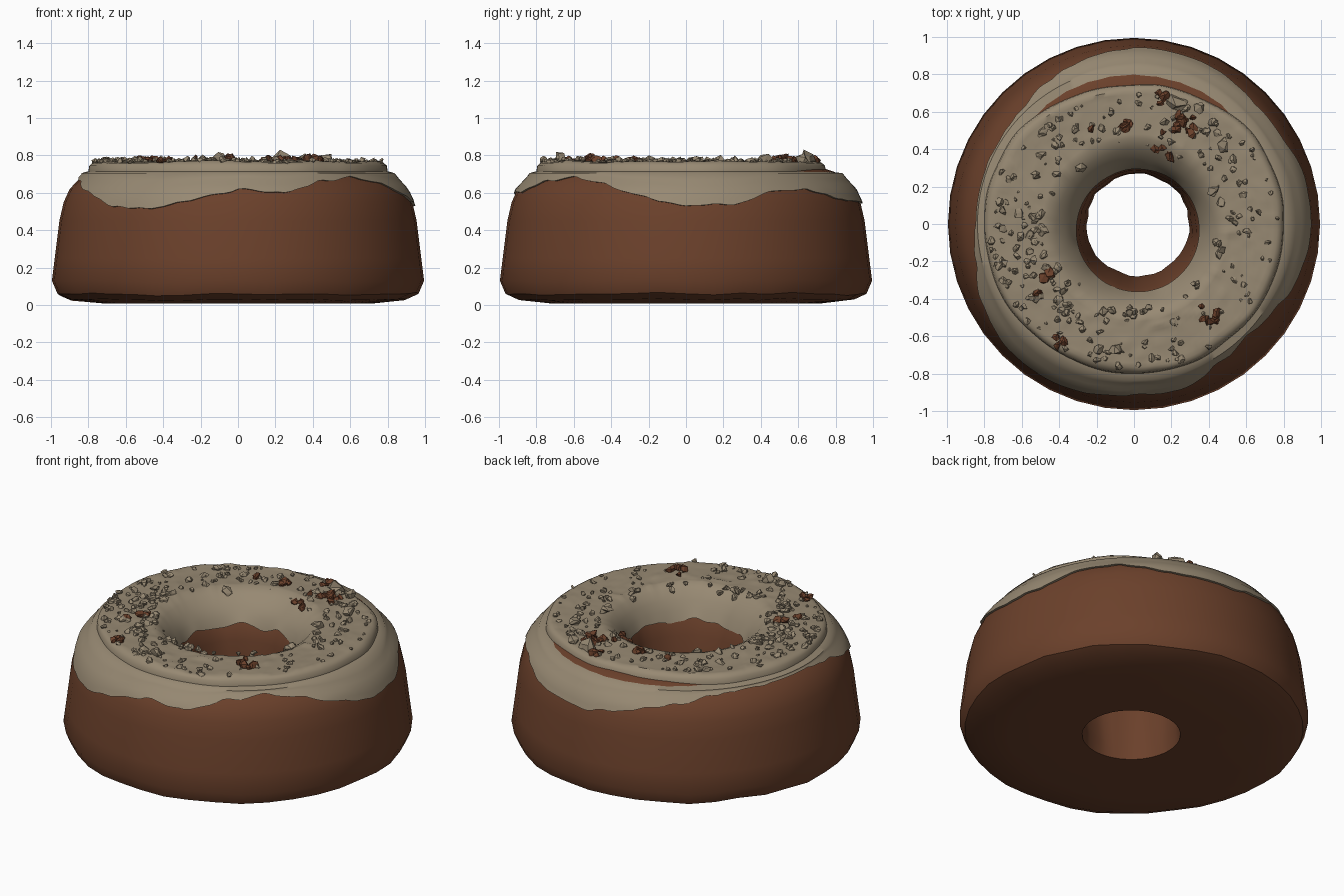
import bpy, bmesh, random
from math import sin, cos, tau, radians, exp, sqrt, atan2
from mathutils import Vector, Matrix, noise

random.seed(7)
cube = bpy.data.objects.get("Cube")
if cube:
    bpy.data.objects.remove(cube)


def material(name, rgb):
    m = bpy.data.materials.new(name)
    m.use_nodes = True
    m.diffuse_color = (*rgb, 1)
    m.node_tree.nodes["Principled BSDF"].inputs["Base Color"].default_value = (*rgb, 1)
    return m


cake_brown = material("cake brown", (0.147, 0.052, 0.024))
icing_tan = material("icing tan", (0.31, 0.25, 0.17))


def finish(bm, name, mat, smooth_angle=None):
    bmesh.ops.recalc_face_normals(bm, faces=bm.faces)
    mesh = bpy.data.meshes.new(name)
    bm.to_mesh(mesh)
    bm.free()
    mesh.materials.append(mat)
    obj = bpy.data.objects.new(name, mesh)
    bpy.context.collection.objects.link(obj)
    if smooth_angle:
        bpy.ops.object.select_all(action="DESELECT")
        obj.select_set(True)
        bpy.context.view_layer.objects.active = obj
        bpy.ops.object.shade_smooth_by_angle(angle=radians(smooth_angle))
    return obj


def revolve(section, segments):
    """Closed ring whose cross-section may change with the angle."""
    bm = bmesh.new()
    rows = []
    for i in range(segments):
        a = tau * i / segments
        rows.append([bm.verts.new(place(r, z, a)) for r, z in section(a)])
    for i, row in enumerate(rows):
        nxt = rows[(i + 1) % segments]
        for j in range(len(row)):
            k = (j + 1) % len(row)
            bm.faces.new((row[j], nxt[j], nxt[k], row[k]))
    return bm


def place(r, z, a):
    # the hole sits slightly off centre
    w = max(0, min(1, (0.6 - r) / 0.25))
    return Vector((r * cos(a) + 0.02 * w, r * sin(a) - 0.035 * w * z / 0.6, z))


def lookup(table, x):
    for (x0, y0), (x1, y1) in zip(table, table[1:]):
        if x <= x1:
            return y0 + (y1 - y0) * max(0, x - x0) / (x1 - x0)
    return table[-1][1]


# Cake body: wide base, tapering wall, straight hole
wall = [(0.13, 0.995), (0.25, 0.98), (0.45, 0.955), (0.55, 0.932), (0.62, 0.9), (0.70, 0.825)]
hole = [(0.73, 0.5), (0.68, 0.4), (0.6, 0.345), (0.5, 0.315), (0.3, 0.29), (0.1, 0.275)]


def body_section(a):
    wob = noise.noise(Vector((cos(a) * 4, sin(a) * 4, 0)))
    base = [(0.28, 0.012), (0.72, 0.008), (0.9, 0.03 + 0.015 * wob), (0.965, 0.06 + 0.02 * wob)]
    side = [(r, z + 0.02 * wob * (z < 0.2)) for z, r in wall]
    inner = [(r + 0.015 * wob, z) for z, r in hole]
    return base + side + [(0.74, 0.73)] + inner


finish(revolve(body_section, 40), "cake_body", cake_brown, 40)

# Icing: lower edge height, one value per fifteen degrees
drip = [.53, .54, .61, .62, .57, .55, .55, .60, .64, .68, .69, .69,
        .69, .66, .60, .53, .51, .56, .62, .60, .66, .68, .65, .58]
drip_table = [(i, z) for i, z in enumerate(drip + drip[:1])]


def icing_top(x, y):
    p = Vector((x, y, 0))
    return 0.765 + 0.012 * noise.noise(p * 3) + 0.011 * max(0, noise.noise(p * 18))


def icing_section(a):
    c, s = cos(a), sin(a)
    edge = lookup(drip_table, a / tau * len(drip))
    edge += 0.014 * noise.noise(Vector((c * 9, s * 9, 2)))
    edge = min(edge, 0.69)
    pts = [(lookup(wall, edge) - 0.02, edge - 0.004)]
    for i in range(6):
        z = edge + (0.705 - edge) * i / 5
        pts.append((lookup(wall, z) + 0.012, z))
    rim = 0.795 - 0.055 * max(0, s) ** 4 + 0.012 * noise.noise(Vector((c * 3, s * 3, 5)))
    pts += [(rim + 0.005, 0.715), (rim, 0.745), (rim - 0.015, 0.758)]
    for i in range(13):
        r = rim - 0.03 - (rim - 0.51) * i / 12
        pts.append((r, icing_top(r * c, r * s)))
    low = 0.585 + 0.03 * noise.noise(Vector((c * 3, s * 3, 9)))
    pts += [(0.43, 0.74), (0.385, 0.69), (0.35, 0.64), (0.328, low), (0.36, low - 0.005)]
    return pts


finish(revolve(icing_section, 160), "icing", icing_tan, 50)


# Crumbs: jagged little chunks pressed into the icing
def add_crumb(bm, x, y, size, lift=0.2):
    z = icing_top(x, y) + size * lift
    if sqrt(x * x + y * y) < 0.46:
        z -= 0.03
    squash = Matrix.Diagonal((random.uniform(.7, 1.3), random.uniform(.7, 1.3), random.uniform(.6, 1), 1))
    turn = Matrix.Rotation(random.uniform(0, tau), 4, "Z") @ Matrix.Rotation(random.uniform(-.6, .6), 4, "X")
    made = bmesh.ops.create_icosphere(bm, subdivisions=1, radius=size,
                                      matrix=Matrix.Translation((x, y, z)) @ turn @ squash)
    for v in made["verts"]:
        v.co += Vector([random.uniform(-.35, .35) * size for _ in range(3)])


light = bmesh.new()
for _ in range(210):
    a = random.uniform(0, tau)
    r = sqrt(random.uniform(0.43 ** 2, 0.77 ** 2))
    if sin(a) > 0.6:
        r = min(r, 0.69)
    add_crumb(light, r * cos(a), r * sin(a), random.uniform(0.008, 0.024))
for _ in range(70):
    a = random.gauss(radians(205), 0.45)
    r = random.uniform(0.46, 0.78)
    add_crumb(light, r * cos(a), r * sin(a), random.uniform(0.012, 0.026))
for x, y, size in [(0.23, 0.65, 0.05), (0.43, 0.18, 0.035), (0.48, 0.42, 0.035),
                   (0.35, 0.62, 0.03), (-0.1, -0.67, 0.035), (-0.29, 0.3, 0.03)]:
    add_crumb(light, x, y, size, 0.4)
finish(light, "icing_crumbs", icing_tan)

dark = bmesh.new()
for x, y, spread, count in [(0.24, 0.54, 0.04, 16), (-0.04, 0.52, 0.018, 5), (0.16, 0.39, 0.03, 6),
                            (0.15, 0.67, 0.02, 4), (0.43, -0.49, 0.035, 8), (-0.39, -0.63, 0.018, 5),
                            (-0.22, 0.51, 0.01, 2), (-0.46, -0.27, 0.02, 3), (-0.53, -0.36, 0.02, 3)]:
    for _ in range(count):
        add_crumb(dark, random.gauss(x, spread), random.gauss(y, spread),
                  random.uniform(0.013, 0.028), 0.45)
finish(dark, "cake_crumbs", cake_brown)
